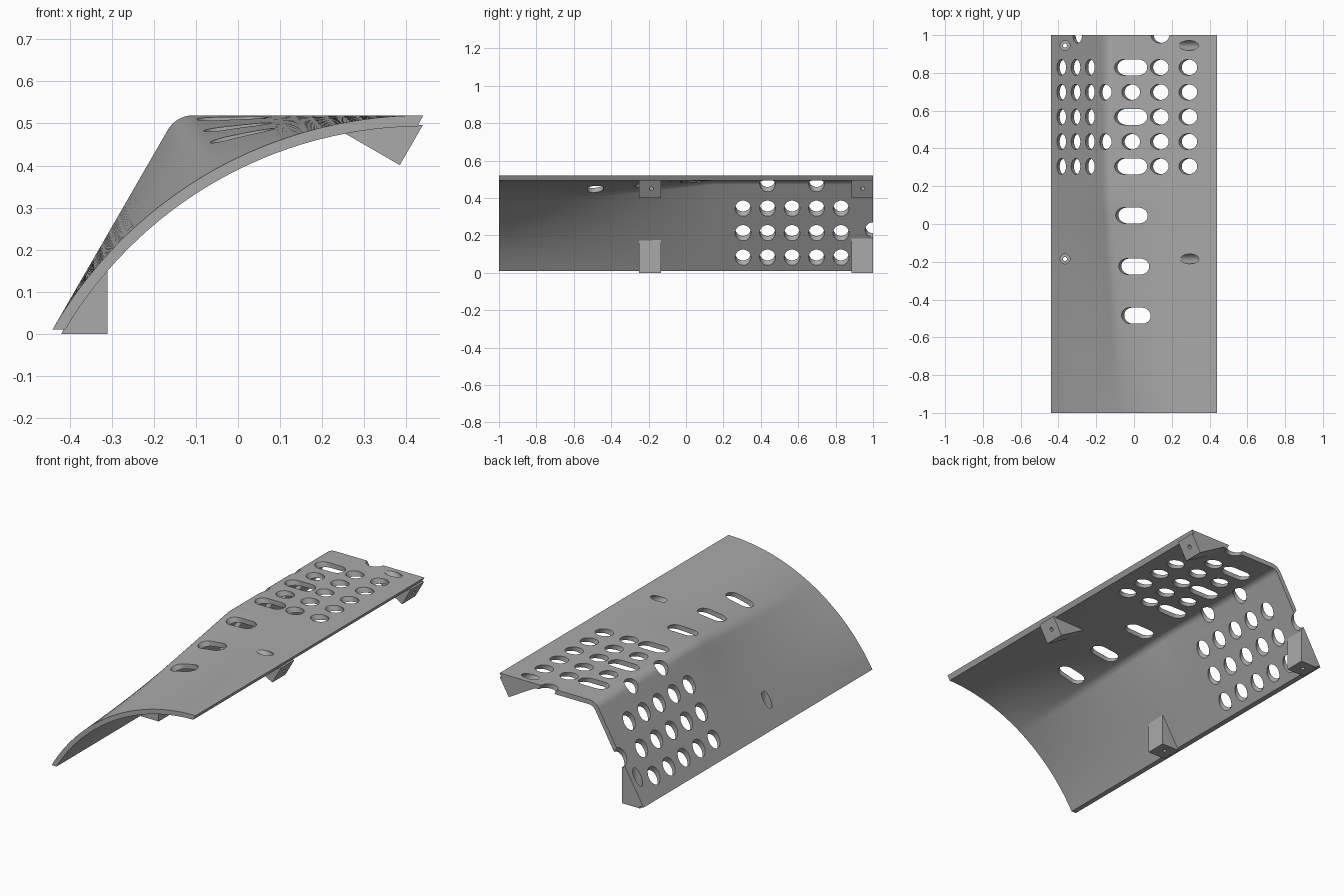
import bpy, bmesh, math
from mathutils import Matrix, Vector

if "Cube" in bpy.data.objects:
    bpy.data.objects.remove(bpy.data.objects["Cube"])

TILT = math.radians(30)
HALF = 0.5086            # half of the chord between the long edges
THICK = 0.026
FILLET = 0.07
# Parts are built symmetric about the ridge plane, then tilted into place
PLACE = Matrix.Translation((0, 0, 0.265)) @ Matrix.Rotation(-TILT, 4, 'Y')
UNPLACE = PLACE.inverted()

grey = bpy.data.materials.new("plain_grey")
grey.use_nodes = True
grey.diffuse_color = (0.4, 0.4, 0.4, 1)
grey.node_tree.nodes["Principled BSDF"].inputs["Base Color"].default_value = (0.4, 0.4, 0.4, 1)


def finish(bm, name):
    bmesh.ops.recalc_face_normals(bm, faces=bm.faces)
    mesh = bpy.data.meshes.new(name)
    bm.to_mesh(mesh)
    bm.free()
    mesh.materials.append(grey)
    ob = bpy.data.objects.new(name, mesh)
    bpy.context.collection.objects.link(ob)
    return ob


def loft(bm, rings):
    rows = [[bm.verts.new(p) for p in ring] for ring in rings]
    n = len(rows[0])
    for a, b in zip(rows, rows[1:]):
        for i in range(n):
            j = (i + 1) % n
            bm.faces.new((a[i], a[j], b[j], b[i]))
    return rows


def bent_profile(depth):
    """Two straight sides meeting in a rounded ridge."""
    r = FILLET - depth
    apex = HALF * math.tan(TILT) - depth / math.cos(TILT)
    mid = Vector((0, apex - r / math.cos(TILT)))
    k = depth / math.sin(2 * TILT)
    start = Vector((-HALF + k * math.cos(TILT), -k * math.sin(TILT)))
    arc = [mid + r * Vector((math.sin(a), math.cos(a)))
           for a in (TILT * (i / 5 - 1) for i in range(11))]
    left = [start.lerp(arc[0], i / 14) for i in range(14)]
    return left + arc + [Vector((-p.x, p.y)) for p in reversed(left)]


def arc_profile(depth, bent):
    """One even arc, spaced like the bent profile."""
    rad = 2 * HALF
    span = TILT - depth * math.radians(0.8) / THICK
    steps = [0]
    for a, b in zip(bent, bent[1:]):
        steps.append(steps[-1] + (b - a).length)
    angles = [span * (2 * s / steps[-1] - 1) for s in steps]
    return [Vector(((rad - depth) * math.sin(a),
                    (rad - depth) * math.cos(a) - rad * math.cos(TILT))) for a in angles]


# Curved cover: constant bent section at the back, blending to an arc at the front
pairs = []
for depth in (0, THICK):
    bent = bent_profile(depth)
    pairs.append((bent, arc_profile(depth, bent)))
BLEND, STEPS = 0.14, 16
stations = [(1, 0)] + [(BLEND - (1 + BLEND) * i / STEPS, i / STEPS) for i in range(STEPS + 1)]
rings = []
for y, f in stations:
    outer, inner = [[a.lerp(b, f) for a, b in zip(*pair)] for pair in pairs]
    rings.append([PLACE @ Vector((p.x, y, p.y)) for p in outer + inner[::-1]])
bm = bmesh.new()
rows = loft(bm, rings)
for row in (rows[0], rows[-1]):
    n = len(row)
    for i in range(n // 2 - 1):
        bm.faces.new((row[i], row[i + 1], row[n - 2 - i], row[n - 1 - i]))
cover = finish(bm, "curved_cover")


# Mounting blocks under both long edges
def prism(points, y0, y1, name):
    bm = bmesh.new()
    rows = loft(bm, [[PLACE @ Vector((p.x, y, p.z)) for p in points] for y in (y0, y1)])
    for row in rows:
        bm.faces.new(row)
    return finish(bm, name)


wedge = [UNPLACE @ Vector(p) for p in ((-0.42, 0, 0), (-0.31, 0, 0), (-0.31, 0, 0.2))]
blocks = []
for label, y0 in (("front", -0.25), ("back", 0.885)):
    for side, s in (("right", 1), ("left", -1)):
        pts = [Vector((s * p.x, 0, p.z)) for p in wedge]
        blocks.append(prism(pts, y0, y0 + 0.115, f"{label}_{side}_mounting_block"))

# Vent cutters: round holes and slots, all square to the chord
R = 0.042
PITCH = 0.131
columns = [-0.411 + PITCH * k for k in range(7)]
lines = [0.305 + PITCH * k for k in range(5)]
vents = []
for i, u in enumerate(columns):
    for j, y in enumerate(lines):
        if i == 3 and j % 2 == 0:
            continue
        vents.append((u, y, 0.033 if i == 4 and j % 2 == 0 else 0))
vents += [(columns[4], y, 0.033) for y in (0.045, -0.225, -0.485)]
vents += [(-0.265, 1.0, 0), (0.247, 1.0, 0)]
bm = bmesh.new()
for u, y, stretch in vents:
    ring = []
    for i in range(32):
        a = math.tau * (i + 0.5) / 32
        c = math.cos(a)
        ring.append((u + R * c + math.copysign(stretch, c), y + R * math.sin(a)))
    for row in loft(bm, [[PLACE @ Vector((x, q, v)) for x, q in ring] for v in (-0.06, 0.4)]):
        bm.faces.new(row)
vent_cutter = finish(bm, "vent_cutter")

# Screw cutters: narrow hole below a wide counterbore, mirrored to the other edge
bm = bmesh.new()
for y in (-0.185, 0.945):
    for s in (1, -1):
        rings = []
        for rad, z in ((0.011, -0.05), (0.011, 0.04), (0.026, 0.04), (0.026, 0.215)):
            ring = [UNPLACE @ Vector((-0.365 + rad * math.cos(math.tau * i / 24),
                                      y + rad * math.sin(math.tau * i / 24), z)) for i in range(24)]
            rings.append([PLACE @ Vector((s * p.x, p.y, p.z)) for p in ring])
        rows = loft(bm, rings)
        bm.faces.new(rows[0])
        bm.faces.new(rows[-1])
screw_cutter = finish(bm, "screw_cutter")

# Cut, shade and tidy up
for ob in [cover] + blocks:
    bpy.ops.object.select_all(action='DESELECT')
    ob.select_set(True)
    bpy.context.view_layer.objects.active = ob
    for cutter in (vent_cutter, screw_cutter) if ob is cover else (screw_cutter,):
        mod = ob.modifiers.new("cut", 'BOOLEAN')
        mod.operation = 'DIFFERENCE'
        mod.solver = 'EXACT'
        mod.object = cutter
        bpy.ops.object.modifier_apply(modifier=mod.name)
    bpy.ops.object.shade_smooth_by_angle(angle=math.radians(25))
for cutter in (vent_cutter, screw_cutter):
    bpy.data.objects.remove(cutter)
